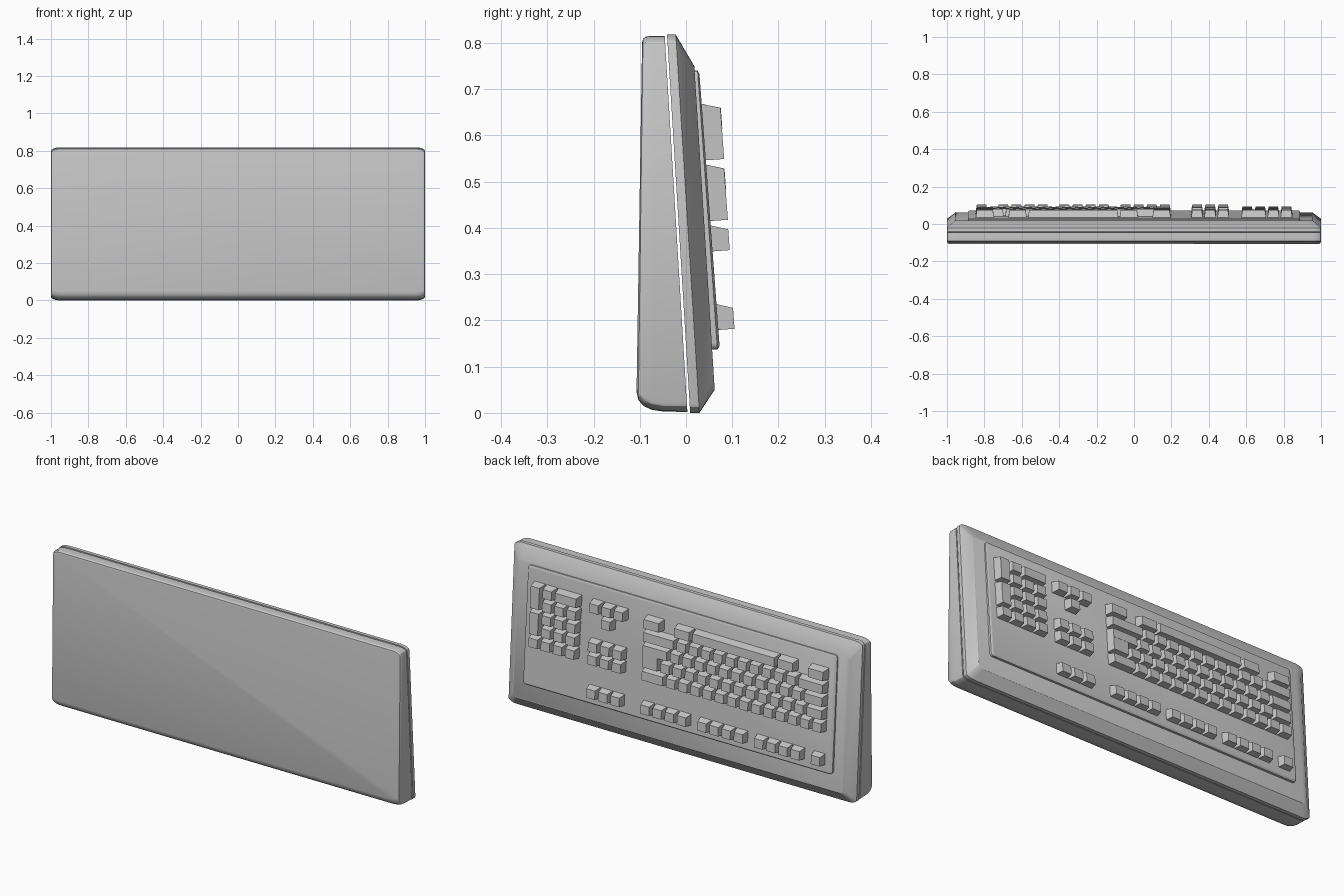
import bpy, bmesh, math

if "Cube" in bpy.data.objects:
    bpy.data.objects.remove(bpy.data.objects["Cube"])

grey = bpy.data.materials.new("warm_grey_plastic")
grey.diffuse_color = (0.58, 0.58, 0.58, 1)
grey.use_nodes = True
grey.node_tree.nodes["Principled BSDF"].inputs["Base Color"].default_value = grey.diffuse_color


def finish(name, bm, smooth=False):
    bmesh.ops.recalc_face_normals(bm, faces=bm.faces)
    mesh = bpy.data.meshes.new(name)
    bm.to_mesh(mesh)
    bm.free()
    mesh.materials.append(grey)
    obj = bpy.data.objects.new(name, mesh)
    bpy.context.collection.objects.link(obj)
    if smooth:
        bpy.ops.object.select_all(action='DESELECT')
        bpy.context.view_layer.objects.active = obj
        obj.select_set(True)
        bpy.ops.object.shade_smooth_by_angle(angle=math.radians(30))
    return obj


def ring(bm, half, z0, z1, y0, y1, rx, rz, seg=4):
    """Rounded rectangle in x/z whose depth slopes from y0 (low) to y1 (high)."""
    verts = []
    for q, (sx, sz) in enumerate([(1, 1), (-1, 1), (-1, -1), (1, -1)]):
        for i in range(seg + 1):
            a = math.pi / 2 * (q + i / seg)
            x = sx * (half - rx) + rx * math.cos(a)
            z = (z1 - rz if sz > 0 else z0 + rz) + rz * math.sin(a)
            y = y0 + (y1 - y0) * (z - z0) / (z1 - z0)
            verts.append(bm.verts.new((x, y, z)))
    return verts


def loft(name, rings):
    bm = bmesh.new()
    loops = [ring(bm, *r) for r in rings]
    for a, b in zip(loops, loops[1:]):
        n = len(a)
        for i in range(n):
            bm.faces.new((a[i], a[(i + 1) % n], b[(i + 1) % n], b[i]))
    bm.faces.new(loops[0])
    bm.faces.new(loops[-1])
    return finish(name, bm, True)


# Lower case half, with a soft roll along the low edge
loft("case_base", [
    (0.990, 0.045, 0.800, -0.107, -0.095, 0.045, 0.015),
    (0.997, 0.028, 0.809, -0.103, -0.093, 0.045, 0.018),
    (1.000, 0.015, 0.814, -0.092, -0.087, 0.045, 0.020),
    (1.000, 0.007, 0.815, -0.075, -0.080, 0.045, 0.020),
    (1.000, 0.003, 0.815, -0.050, -0.070, 0.045, 0.020),
    (1.000, 0.002, 0.815, 0.003, -0.046, 0.045, 0.020),
])

# Upper case half, bevelled on all four sides
loft("case_cover", [
    (1.000, 0.000, 0.818, 0.009, -0.041, 0.045, 0.020),
    (1.000, 0.000, 0.818, 0.029, -0.022, 0.045, 0.020),
    (0.955, 0.050, 0.750, 0.062, 0.018, 0.030, 0.020),
])

# Raised plate under the keys
loft("key_plate", [
    (0.888, 0.137, 0.740, 0.052, 0.015, 0.015, 0.015),
    (0.888, 0.137, 0.740, 0.068, 0.025, 0.015, 0.015),
    (0.880, 0.145, 0.732, 0.0726, 0.0292, 0.010, 0.010),
])

U, PITCH = 0.070, 0.0657            # key unit width and row spacing
ROWS = [0.2075] + [0.3775 + PITCH * i for i in range(5)]


def plate_y(z):
    return 0.073 - (z - 0.14) * 0.074


def key(bm, x, row, width=1, rows=1):
    """Tapered keycap starting at x, spanning width units and rows rows."""
    z0 = ROWS[row] - 0.0285
    z1 = ROWS[row + rows - 1] + 0.0285
    x0, x1 = x + 0.003, x + width * U - 0.003
    rise = 0.035 + (ROWS[row] - 0.2) * 0.013
    lo = [(x0, z0), (x1, z0), (x1, z1), (x0, z1)]
    t = 0.007
    hi = [(x0 + t, z0 + 0.003), (x1 - t, z0 + 0.003),
          (x1 - t, z1 - 0.009), (x0 + t, z1 - 0.009)]
    a = [bm.verts.new((px, plate_y(pz) - 0.003, pz)) for px, pz in lo]
    b = [bm.verts.new((px, plate_y(pz) + rise, pz)) for px, pz in hi]
    bm.faces.new(a)
    bm.faces.new(b)
    for i in range(4):
        j = (i + 1) % 4
        bm.faces.new((a[i], a[j], b[j], b[i]))


def key_row(bm, x, row, widths):
    """Row of keys; negative widths are gaps."""
    for w in widths:
        if w > 0:
            key(bm, x, row, w)
        x += abs(w) * U


# Function keys: one single key, then three groups of four
LEFT = -0.850
bm = bmesh.new()
gap = -2 / 3
key_row(bm, LEFT, 0, [1] + ([gap] + [1] * 4) * 3)
finish("function_keys", bm)

# Main typing block
bm = bmesh.new()
key_row(bm, LEFT, 1, [1] * 13 + [2])
key_row(bm, LEFT, 2, [1.5] + [1] * 12)
key_row(bm, LEFT, 3, [1.75] + [1] * 11 + [2.25])
key_row(bm, LEFT, 4, [2.25] + [1] * 10 + [2.75])
key_row(bm, LEFT, 5, [1.5, -1, 1.5, 7, 1.5, -1, 1.5])
key(bm, LEFT + 13.5 * U, 2, 1.5, 2)     # upright part of the stepped return key
finish("typing_keys", bm)

# Navigation block with arrow cluster
NAV = 0.302
bm = bmesh.new()
for r in (0, 1, 2, 5):
    key_row(bm, NAV, r, [1] * 3)
key(bm, NAV + U, 4)
finish("navigation_keys", bm)

# Number pad with two double-height keys and one double-width key
PAD = 0.570
bm = bmesh.new()
key_row(bm, PAD, 1, [1] * 4)
for r in (2, 3, 4):
    key_row(bm, PAD, r, [1] * 3)
key_row(bm, PAD, 5, [2, 1])
for r in (2, 4):
    key(bm, PAD + 3 * U, r, 1, 2)
finish("number_pad_keys", bm)
